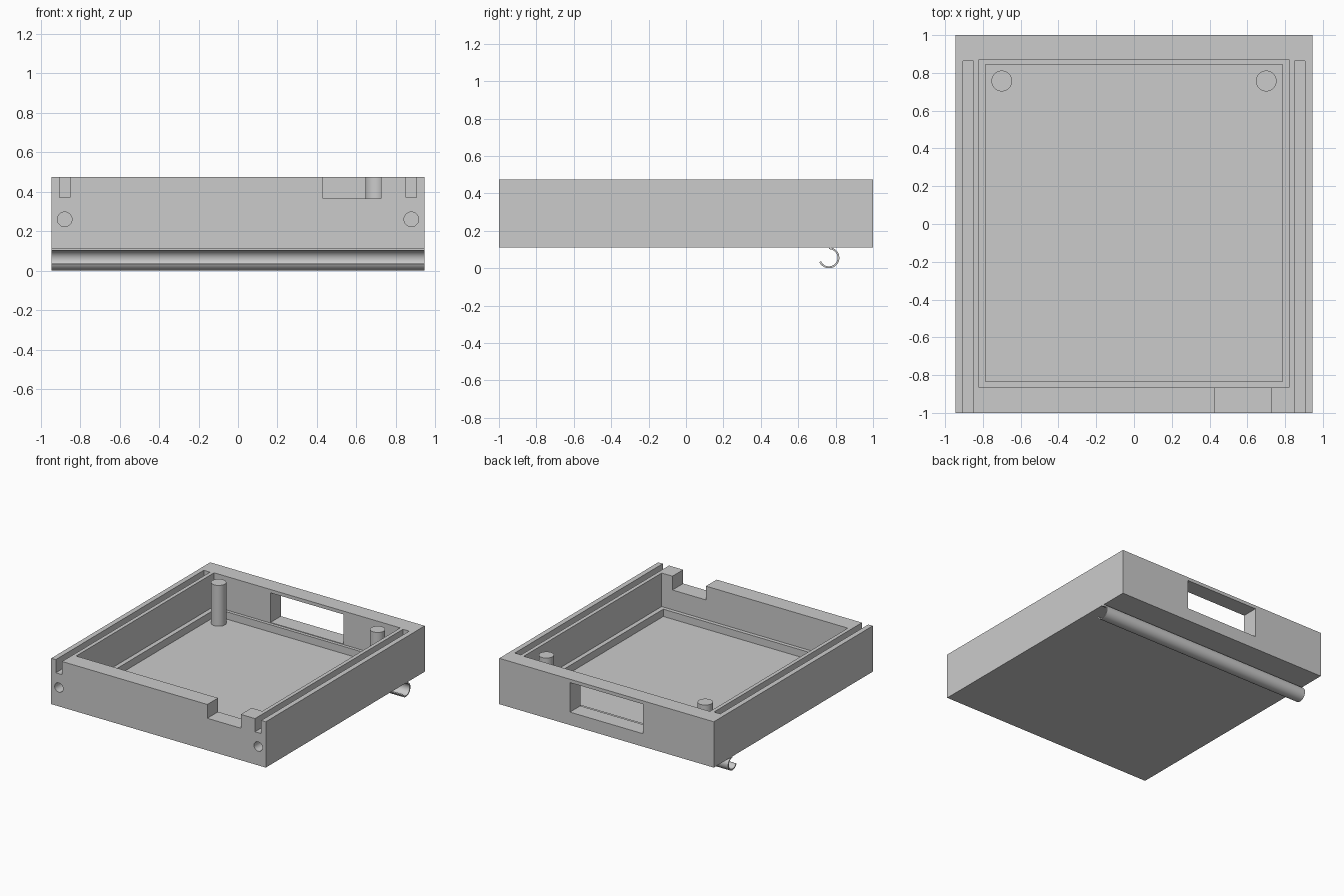
import bpy, bmesh
from math import cos, sin, radians
from mathutils import Matrix

cube = bpy.data.objects.get("Cube")
if cube:
    bpy.data.objects.remove(cube, do_unlink=True)

grey = bpy.data.materials.new("plain grey")
grey.use_nodes = True
GREY = (0.6, 0.6, 0.6, 1)
grey.diffuse_color = GREY
grey.node_tree.nodes["Principled BSDF"].inputs["Base Color"].default_value = GREY


def finish(name, bm):
    bmesh.ops.recalc_face_normals(bm, faces=bm.faces)
    mesh = bpy.data.meshes.new(name)
    bm.to_mesh(mesh)
    bm.free()
    mesh.materials.append(grey)
    obj = bpy.data.objects.new(name, mesh)
    bpy.context.collection.objects.link(obj)
    return obj


def block(name, x, y, z):
    """Box given by its (min, max) along each axis."""
    bm = bmesh.new()
    bmesh.ops.create_cube(bm, size=1)
    for v in bm.verts:
        v.co = [r[0] if c < 0 else r[1] for c, r in zip(v.co, (x, y, z))]
    return finish(name, bm)


def rod(name, centre, radius, length, along_y=False):
    bm = bmesh.new()
    turn = Matrix.Rotation(radians(90 if along_y else 0), 4, "X")
    bmesh.ops.create_cone(bm, cap_ends=True, segments=48, radius1=radius, radius2=radius,
                          depth=length, matrix=Matrix.Translation(centre) @ turn)
    return finish(name, bm)


def select(obj):
    bpy.ops.object.select_all(action="DESELECT")
    obj.select_set(True)
    bpy.context.view_layer.objects.active = obj


def cut(target, cutter):
    cutter.hide_render = True
    mod = target.modifiers.new("cut", "BOOLEAN")
    mod.operation, mod.solver, mod.object = "DIFFERENCE", "EXACT", cutter
    select(target)
    bpy.ops.object.modifier_apply(modifier=mod.name)
    bpy.data.objects.remove(cutter, do_unlink=True)


def smooth(obj):
    select(obj)
    bpy.ops.object.shade_smooth_by_angle(angle=radians(30))


W, BOTTOM, TOP, OVER = 0.945, 0.11, 0.475, 0.6
LEDGE, FLOOR = 0.208, 0.15

# Tray with a stepped cavity, cable notch and rear window
tray = block("tray", (-W, W), (-1, 1), (BOTTOM, TOP))
cut(tray, block("cavity_cutter", (-0.82, 0.82), (-0.865, 0.87), (LEDGE, OVER)))
cut(tray, block("recess_cutter", (-0.785, 0.785), (-0.835, 0.845), (FLOOR, 0.3)))
cut(tray, block("notch_cutter", (0.43, 0.725), (-1.1, -0.8), (0.365, OVER)))
cut(tray, block("window_cutter", (-0.322, 0.322), (0.8, 1.1), (0.213, 0.448)))

# Lid grooves and screw holes on both sides
for s in (-1, 1):
    groove = sorted((s * 0.85, s * 0.905))
    cut(tray, block("groove_cutter", groove, (-1.1, 0.862), (0.37, OVER)))
    cut(tray, rod("hole_cutter", (s * 0.878, -1, 0.26), 0.037, 0.6, along_y=True))
smooth(tray)

# Posts standing on the floor
for s, side in ((-1, "right"), (1, "left")):
    smooth(rod(side + "_post", (s * 0.7, 0.757, (FLOOR + TOP) / 2), 0.055, TOP - FLOOR))

# Curled hook strip under the rear edge
CY, CZ, OUTER, INNER = 0.764, 0.056, 0.056, 0.046
angles = [radians(90 - 6 * i) for i in range(42)]
outline = [(CY + OUTER * cos(a), CZ + OUTER * sin(a)) for a in angles]
outline += [(CY + INNER * cos(a), CZ + INNER * sin(a)) for a in reversed(angles)]
bm = bmesh.new()
face = bm.faces.new([bm.verts.new((-W, y, z)) for y, z in outline])
new = bmesh.ops.extrude_face_region(bm, geom=[face])["geom"]
bmesh.ops.translate(bm, vec=(2 * W, 0, 0), verts=[g for g in new if isinstance(g, bmesh.types.BMVert)])
smooth(finish("hook", bm))
